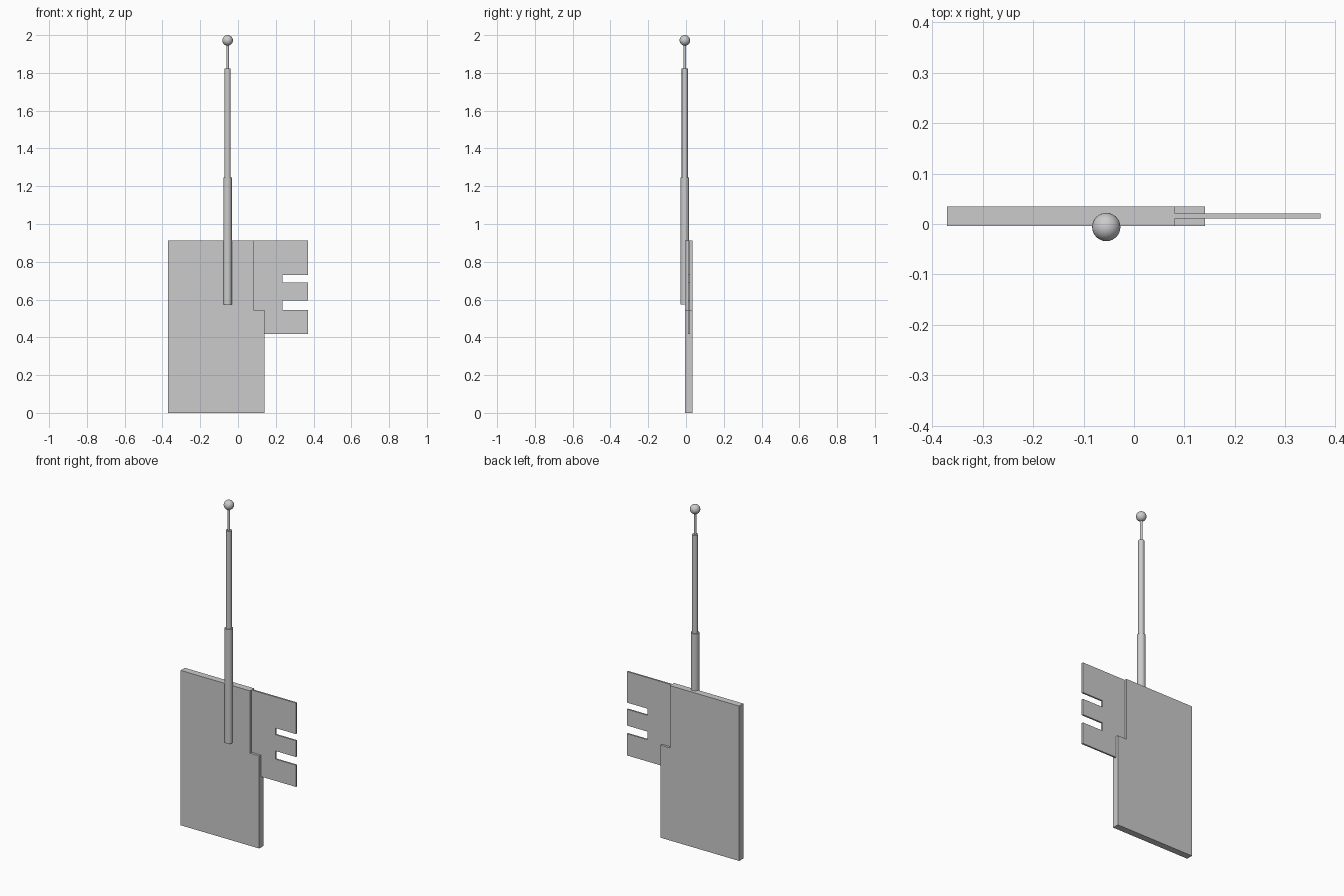
import bpy, bmesh

if "Cube" in bpy.data.objects:
    bpy.data.objects.remove(bpy.data.objects["Cube"])

ANT_X, ANT_Y = -0.055, -0.006


def extruded_profile(name, points, y0, y1):
    """Extrude an x-z outline from y0 to y1."""
    bm = bmesh.new()
    face = bm.faces.new([bm.verts.new((x, y0, z)) for x, z in points])
    ext = bmesh.ops.extrude_face_region(bm, geom=[face])
    verts = [v for v in ext["geom"] if isinstance(v, bmesh.types.BMVert)]
    bmesh.ops.translate(bm, verts=verts, vec=(0, y1 - y0, 0))
    bmesh.ops.recalc_face_normals(bm, faces=bm.faces)
    mesh = bpy.data.meshes.new(name)
    bm.to_mesh(mesh)
    bm.free()
    obj = bpy.data.objects.new(name, mesh)
    bpy.context.collection.objects.link(obj)
    return obj


def rod(name, radius, z0, z1):
    bpy.ops.mesh.primitive_cylinder_add(vertices=32, radius=radius, depth=z1 - z0,
                                        location=(ANT_X, ANT_Y, (z0 + z1) / 2))
    bpy.context.object.name = name
    bpy.ops.object.shade_smooth_by_angle()


# Thick main board with a stepped corner
extruded_profile("main_board", [(-0.371, 0), (0.141, 0), (0.141, 0.545), (0.081, 0.545),
                                (0.081, 0.912), (-0.371, 0.912)], -0.004, 0.035)

# Thin side plate with two slots cut into its outer edge
outline = [(0.141, 0.418), (0.37, 0.418)]
for low, high in ((0.546, 0.594), (0.69, 0.729)):
    outline += [(0.37, low), (0.236, low), (0.236, high), (0.37, high)]
outline += [(0.37, 0.912), (0.081, 0.912), (0.081, 0.545), (0.141, 0.545)]
extruded_profile("slotted_plate", outline, 0.011, 0.021)

# Telescopic antenna with ball tip
rod("antenna_lower", 0.0225, 0.575, 1.247)
rod("antenna_middle", 0.0165, 1.247, 1.823)
rod("antenna_upper", 0.007, 1.823, 1.96)
bpy.ops.mesh.primitive_uv_sphere_add(segments=32, ring_count=16, radius=0.028,
                                     location=(ANT_X, ANT_Y, 1.972))
bpy.context.object.name = "antenna_tip"
bpy.ops.object.shade_smooth_by_angle()
